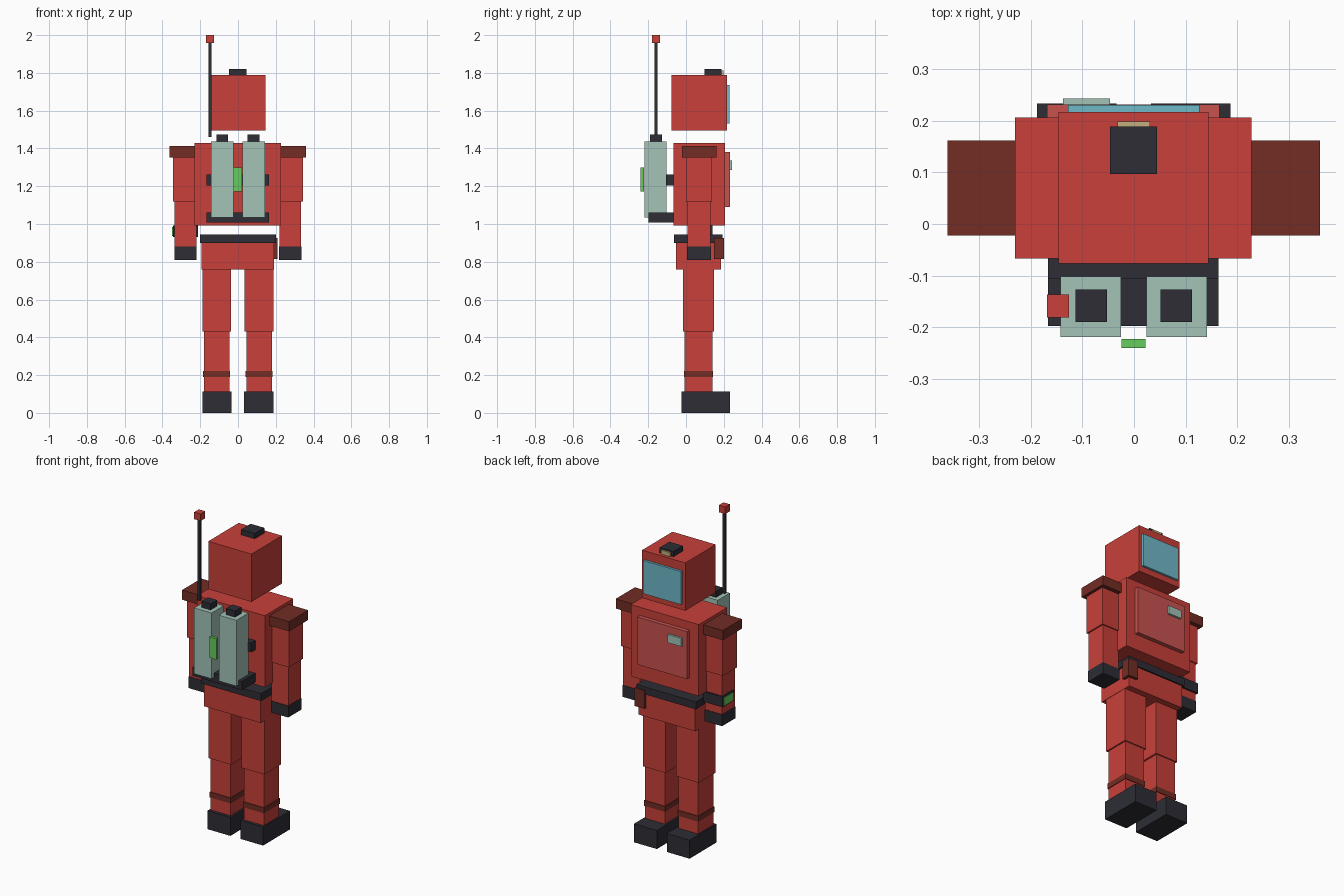
import bpy

if "Cube" in bpy.data.objects:
    bpy.data.objects.remove(bpy.data.objects["Cube"], do_unlink=True)


def material(name, r, g, b):
    m = bpy.data.materials.new(name)
    m.use_nodes = True
    color = (r, g, b, 1)
    m.diffuse_color = color
    m.node_tree.nodes["Principled BSDF"].inputs["Base Color"].default_value = color
    return m


red = material("suit red", .578, .051, .042)
pale_red = material("panel red", .578, .085, .078)
dark = material("charcoal", .026, .026, .036)
brown = material("dark brown", .17, .026, .018)
mint = material("pale mint", .366, .552, .474)
green = material("signal green", .133, .604, .107)
glass = material("visor blue", .162, .479, .578)
tan = material("lamp tan", .546, .429, .205)


def box(name, x, y, z, mat):
    """Box from (low, high) ranges on each axis."""
    ranges = (x, y, z)
    bpy.ops.mesh.primitive_cube_add(size=1, location=[(a + b) / 2 for a, b in ranges])
    obj = bpy.context.object
    obj.name = name
    for v in obj.data.vertices:
        for i, (a, b) in enumerate(ranges):
            v.co[i] *= b - a
    obj.data.materials.append(mat)
    return obj


def pair(name, x, y, z, mat):
    """The same box on both sides of the body."""
    box("left_" + name, x, y, z, mat)
    box("right_" + name, (-x[1] - .001, -x[0] - .001), y, z, mat)


# Head, visor and head lamp
box("head", (-.147, .145), (-.077, .217), (1.496, 1.788), red)
box("visor", (-.128, .127), (.2, .231), (1.533, 1.735), glass)
box("lamp_housing", (-.047, .045), (.097, .189), (1.78, 1.82), dark)
box("lamp_lens", (-.032, .031), (.18, .199), (1.788, 1.813), tan)

# Torso and chest panel
box("torso", (-.231, .228), (-.067, .207), (.993, 1.43), red)
box("chest_panel", (-.169, .166), (.2, .232), (1.09, 1.38), pale_red)
box("chest_display", (-.138, -.047), (.225, .244), (1.285, 1.335), mint)

# Hips, belt and pouch
box("hips", (-.192, .19), (-.053, .185), (.76, .905), red)
box("belt", (-.202, .2), (-.063, .194), (.9, .945), dark)
box("belt_pouch", (.14, .208), (.147, .202), (.815, .925), brown)

# Arms
pair("shoulder_pad", (.195, .361), (-.022, .162), (1.353, 1.412), brown)
pair("upper_arm", (.213, .343), (0, .137), (1.12, 1.36), red)
pair("forearm", (.22, .334), (.008, .13), (.87, 1.12), red)
pair("glove", (.218, .336), (.005, .133), (.81, .88), dark)

# Wrist device
box("wrist_band", (-.345, -.212), (.03, .14), (.93, .993), dark)
box("wrist_screen", (-.349, -.34), (.04, .132), (.937, .985), green)

# Legs
pair("thigh", (.035, .188), (-.015, .147), (.43, .765), red)
pair("shin", (.045, .179), (-.007, .14), (.1, .44), red)
pair("shin_band", (.041, .183), (-.011, .144), (.19, .223), brown)
pair("boot", (.033, .187), (-.025, .234), (0, .113), dark)

# Backpack
pair("tank", (.024, .142), (-.219, -.102), (1.035, 1.437), mint)
pair("tank_cap", (.051, .113), (-.19, -.127), (1.43, 1.474), dark)
box("pack_shelf", (-.167, .164), (-.198, -.06), (1.008, 1.062), dark)
box("pack_strap", (-.167, .164), (-.107, -.06), (1.205, 1.262), dark)
box("status_light", (-.024, .022), (-.241, -.223), (1.173, 1.3), green)

# Antenna
box("antenna_rod", (-.156, -.14), (-.167, -.151), (1.46, 1.96), dark)
box("antenna_tip", (-.169, -.126), (-.181, -.137), (1.957, 2.0), red)
